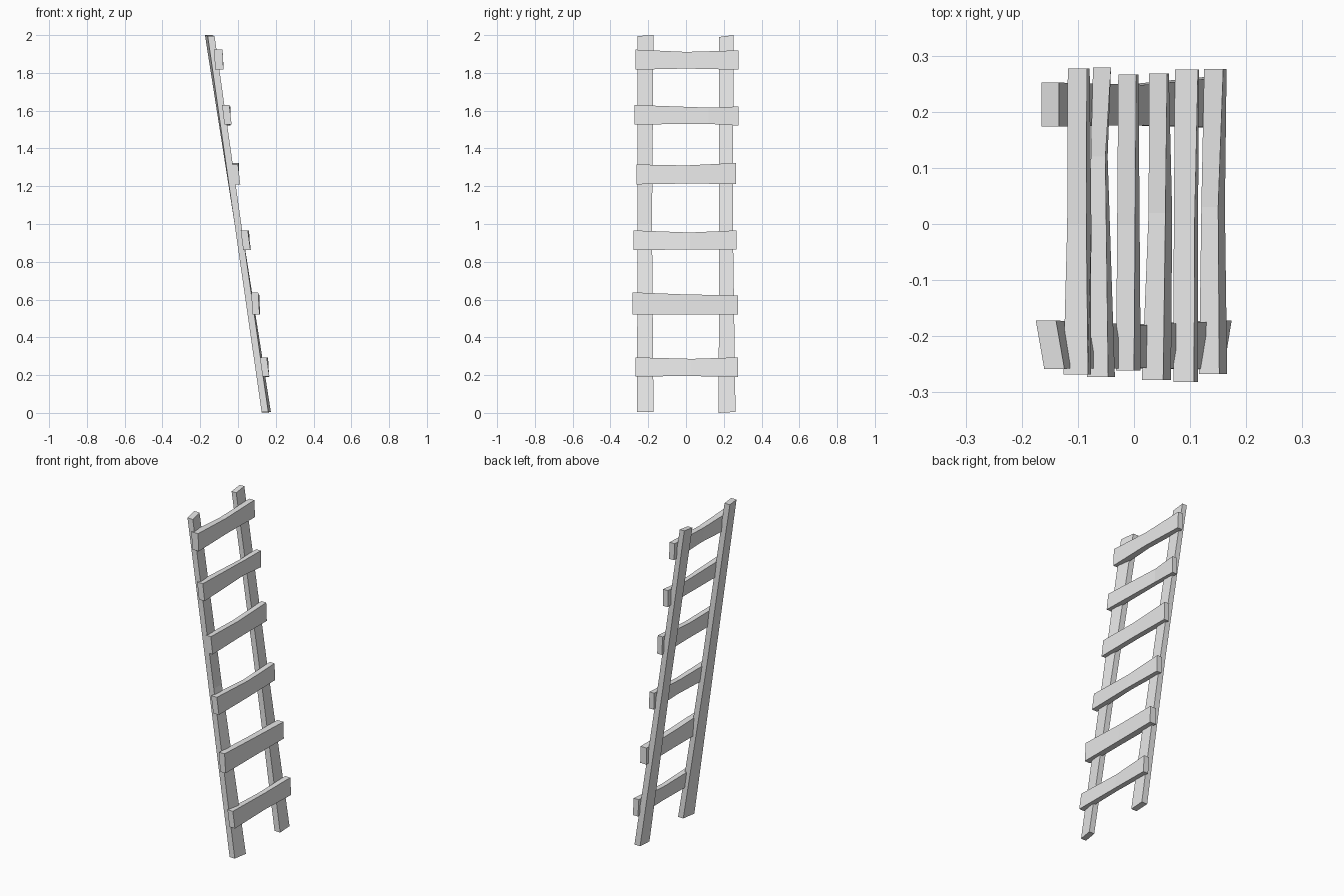
import bpy
import bmesh

wood = bpy.data.materials.new("plain grey")
wood.diffuse_color = (0.8, 0.8, 0.8, 1)


def loft(name, sections):
    """Join four-cornered cross-sections into one closed plank."""
    bm = bmesh.new()
    rings = [[bm.verts.new(p) for p in s] for s in sections]
    for a, b in zip(rings, rings[1:]):
        for i in range(4):
            j = (i + 1) % 4
            bm.faces.new((a[i], a[j], b[j], b[i]))
    bm.faces.new(rings[0])
    bm.faces.new(rings[-1])
    bmesh.ops.recalc_face_normals(bm, faces=bm.faces)
    mesh = bpy.data.meshes.new(name)
    bm.to_mesh(mesh)
    bm.free()
    mesh.materials.append(wood)
    obj = bpy.data.objects.new(name, mesh)
    bpy.context.collection.objects.link(obj)


# Leaning side rails: inner z, outer z, inner x, outer x, thickness, inner y, outer y
rails = {
    "near_rail": [(0.005, 0.005, 0.139, 0.125, 0.035, -0.172, -0.259),
                  (1.0, 1.0, -0.018, -0.018, 0.035, -0.180, -0.257),
                  (2.0, 1.995, -0.175, -0.160, 0.036, -0.172, -0.258)],
    "far_rail": [(0.0, 0.005, 0.126, 0.126, 0.038, 0.172, 0.262),
                 (1.0, 1.0, -0.018, -0.018, 0.035, 0.176, 0.248),
                 (1.99, 2.0, -0.165, -0.165, 0.031, 0.174, 0.252)],
}
for name, rows in rails.items():
    loft(name, [[(xi, yi, zi), (xi + t, yi, zi), (xo + t, yo, zo), (xo, yo, zo)]
                for zi, zo, xi, xo, t, yi, yo in rows])

# Uneven rungs, near end / waist / far end: y, back x, thickness, bottom z, top z, tilt
rungs = [
    [(-0.267, 0.116, 0.036, 0.193, 0.294, 0.014), (0.03, 0.120, 0.030, 0.195, 0.286, 0.012), (0.276, 0.125, 0.034, 0.190, 0.294, 0.006)],
    [(-0.282, 0.070, 0.037, 0.521, 0.638, 0.007), (0.00, 0.071, 0.037, 0.521, 0.627, 0.006), (0.275, 0.073, 0.041, 0.521, 0.622, 0.002)],
    [(-0.278, 0.014, 0.038, 0.862, 0.966, 0.014), (0.02, 0.026, 0.030, 0.865, 0.955, 0.012), (0.268, 0.027, 0.032, 0.865, 0.966, 0.003)],
    [(-0.261, -0.032, 0.032, 1.210, 1.315, 0.012), (0.00, -0.030, 0.032, 1.214, 1.310, 0.008), (0.266, -0.028, 0.032, 1.212, 1.323, 0.004)],
    [(-0.273, -0.084, 0.038, 1.527, 1.630, 0.012), (0.12, -0.077, 0.026, 1.530, 1.616, 0.004), (0.279, -0.073, 0.032, 1.521, 1.622, 0.000)],
    [(-0.268, -0.126, 0.044, 1.817, 1.923, 0.005), (0.00, -0.119, 0.034, 1.823, 1.911, 0.009), (0.277, -0.118, 0.034, 1.817, 1.919, 0.005)],
]
for n, rows in enumerate(rungs, 1):
    loft(f"rung_{n}", [[(x, y, z1), (x + t, y, z1), (x + t + d, y, z0), (x + d, y, z0)]
                       for y, x, t, z0, z1, d in rows])
